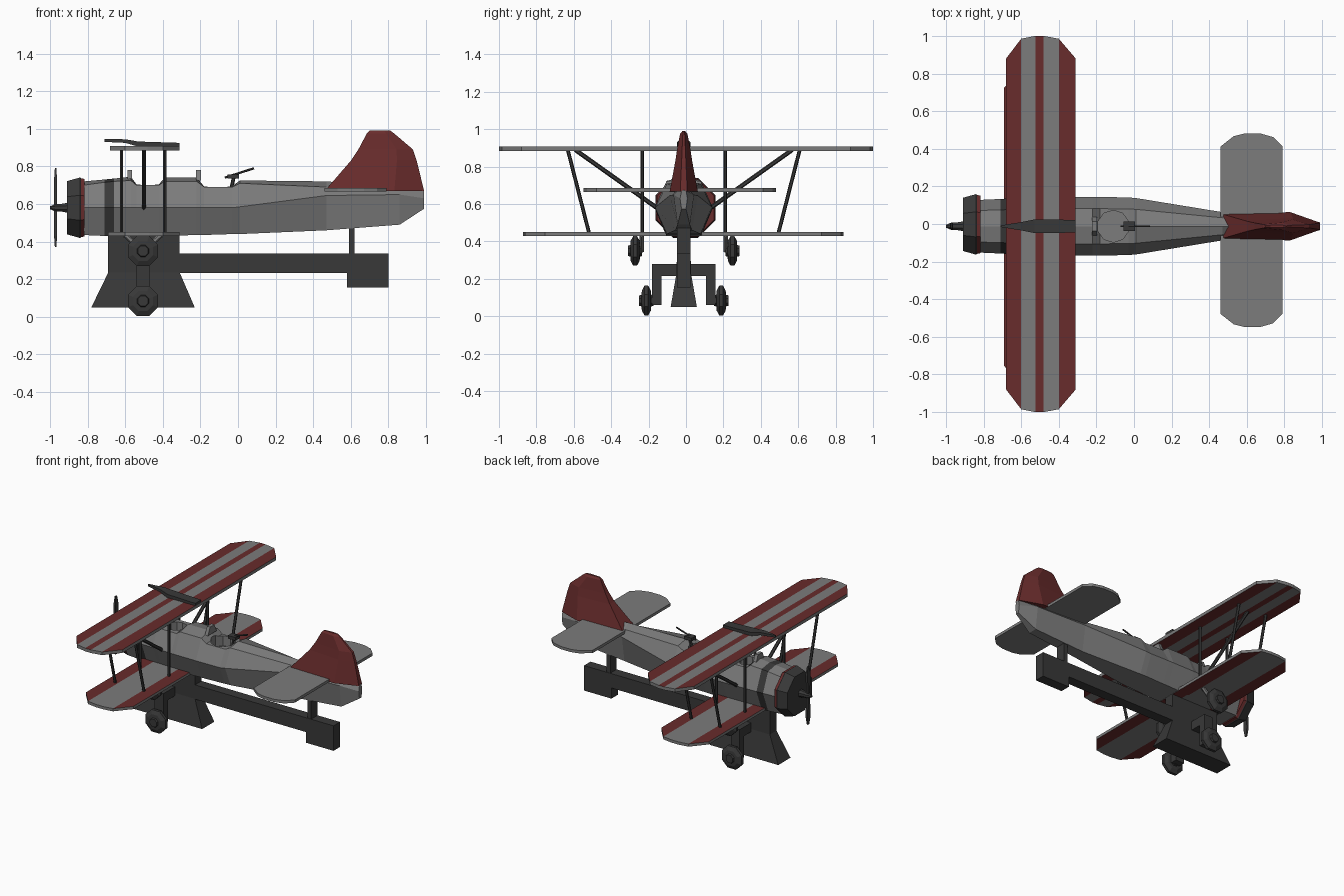
import bpy, bmesh, math
from mathutils import Vector

cube = bpy.data.objects.get("Cube")
if cube:
    bpy.data.objects.remove(cube, do_unlink=True)


def material(name, rgb):
    m = bpy.data.materials.new(name)
    m.use_nodes = True
    m.diffuse_color = (*rgb, 1)
    m.node_tree.nodes["Principled BSDF"].inputs["Base Color"].default_value = (*rgb, 1)
    return m


MATS = [material("grey_paint", (0.2, 0.2, 0.2)),
        material("red_paint", (0.14, 0.025, 0.025)),
        material("dark_metal", (0.04, 0.04, 0.04))]
GREY, RED, DARK = range(3)
MID = -0.012  # fuselage centre line


def finish(name, bm):
    bmesh.ops.recalc_face_normals(bm, faces=bm.faces)
    me = bpy.data.meshes.new(name)
    bm.to_mesh(me)
    bm.free()
    for m in MATS:
        me.materials.append(m)
    ob = bpy.data.objects.new(name, me)
    bpy.context.collection.objects.link(ob)
    return ob


def loft(name, sections, mats):
    """Skin equal-sized rings; mats is one index or one per segment."""
    bm = bmesh.new()
    rings = [[bm.verts.new(p) for p in s] for s in sections]
    n = len(rings[0])
    if isinstance(mats, int):
        mats = [mats] * (len(rings) - 1)
    for a, b, m in zip(rings, rings[1:], mats):
        for i in range(n):
            j = (i + 1) % n
            bm.faces.new((a[i], a[j], b[j], b[i])).material_index = m
    bm.faces.new(rings[0]).material_index = mats[0]
    bm.faces.new(rings[-1]).material_index = mats[-1]
    return finish(name, bm)


def box(name, x, y, z, mat=DARK):
    return loft(name, [[(x[0], y[0], h), (x[1], y[0], h), (x[1], y[1], h), (x[0], y[1], h)]
                       for h in z], mat)


def ring(centre, axis, r, n):
    """Regular polygon with a flat on top, around the given axis."""
    u = Vector(axis).normalized()
    q = u.to_track_quat('Z', 'Y')
    return [Vector(centre) + q @ Vector((r * math.cos(t), r * math.sin(t), 0))
            for t in [(i + 0.5) * math.tau / n for i in range(n)]]


def rod(name, a, b, r=0.009, mat=DARK, n=6):
    d = Vector(b) - Vector(a)
    return loft(name, [ring(a, d, r, n), ring(b, d, r, n)], mat)


def wing(name, stations, cy, z0, z1, mats):
    """Flat wing from (x, half span) stations, with a grey rim."""
    secs = [[(x, cy - s, z0), (x, cy + s, z0), (x, cy + s, z1), (x, cy - s, z1)]
            for x, s in stations]
    ob = loft(name, secs, mats)
    for f in ob.data.polygons:
        if abs(f.normal.z) < 0.5:
            f.material_index = GREY
    return ob


# Fuselage: x, bottom, chine, shoulder, ridge, half width
hull = [(-0.82, 0.435, 0.58, 0.70, 0.72, 0.14),
        (-0.71, 0.43, 0.58, 0.715, 0.73, 0.145),
        (-0.66, 0.43, 0.58, 0.72, 0.735, 0.148),
        (-0.57, 0.43, 0.58, 0.725, 0.745, 0.15),
        (-0.54, 0.43, 0.58, 0.70, 0.705, 0.152),
        (-0.42, 0.43, 0.58, 0.70, 0.705, 0.155),
        (-0.39, 0.43, 0.58, 0.72, 0.74, 0.156),
        (-0.22, 0.435, 0.58, 0.72, 0.74, 0.156),
        (-0.18, 0.435, 0.58, 0.69, 0.695, 0.156),
        (-0.03, 0.44, 0.58, 0.69, 0.695, 0.153),
        (0.01, 0.44, 0.585, 0.71, 0.725, 0.15),
        (0.47, 0.46, 0.645, 0.69, 0.72, 0.075),
        (0.86, 0.49, 0.65, 0.67, 0.69, 0.055),
        (0.99, 0.575, 0.63, 0.67, 0.675, 0.02)]
fuselage = loft("fuselage", [
    [(x, MID - 0.6 * w, b), (x, MID + 0.6 * w, b), (x, MID + w, c), (x, MID + 0.6 * w, s),
     (x, MID, t), (x, MID - 0.6 * w, s), (x, MID - w, c)]
    for x, b, c, s, t, w in hull], [DARK if i == 1 else GREY for i in range(len(hull) - 1)])

# Open cockpits
for label, cx, r in (("front", -0.48, 0.065), ("rear", -0.11, 0.085)):
    cutter = rod(label + "_cockpit_cutter", (cx, MID, 0.62), (cx, MID, 0.9), r, GREY, 10)
    cutter.hide_render = True
    cutter.hide_set(True)
    mod = fuselage.modifiers.new(label + "_cockpit", 'BOOLEAN')
    mod.object = cutter
    mod.solver = 'EXACT'
for label, x in (("front", -0.575), ("rear", -0.21)):
    loft(label + "_windscreen", [
        [(x - 0.012, MID - w, z), (x + 0.012, MID - w, z), (x + 0.012, MID + w, z), (x - 0.012, MID + w, z)]
        for z, w in ((0.725, 0.05), (0.78, 0.025))], GREY)

# Engine cowl, propeller and hub
loft("engine_cowl", [ring((x, MID + 0.01, 0.58), (1, 0, 0), r, 8) for x, r in
                     ((-0.91, 0.153), (-0.84, 0.174), (-0.835, 0.17), (-0.815, 0.165))],
     [DARK, DARK, RED])
loft("propeller_hub", [ring((x, MID, 0.58), (1, 0, 0), r, 8) for x, r in
                       ((-1, 0.008), (-0.97, 0.022), (-0.94, 0.022), (-0.90, 0.03))], DARK)
loft("propeller", [[(-0.97 - t, MID - w, z), (-0.97 + t, MID - w, z),
                    (-0.97 + t, MID + w, z), (-0.97 - t, MID + w, z)]
                   for z, t, w in ((0.37, 0.004, 0.008), (0.43, 0.008, 0.018), (0.58, 0.008, 0.01),
                                   (0.73, 0.008, 0.018), (0.79, 0.004, 0.008))], DARK)

# Wings and tailplane
wing("upper_wing", [(-0.68, 0.88), (-0.60, 0.985), (-0.525, 1), (-0.48, 1), (-0.40, 0.985), (-0.31, 0.88)],
     0, 0.885, 0.908, [RED, GREY, RED, GREY, RED])
wing("lower_wing", [(-0.69, 0.74), (-0.60, 0.845), (-0.53, 0.856), (-0.47, 0.856), (-0.40, 0.845), (-0.31, 0.74)],
     -0.015, 0.43, 0.45, [RED, GREY, GREY, GREY, RED])
wing("tailplane", [(0.46, 0.445), (0.53, 0.5), (0.59, 0.515), (0.67, 0.515), (0.74, 0.495), (0.79, 0.445)],
     -0.033, 0.665, 0.685, GREY)

# Tail fin: height, front, back, half width, nose bluntness
loft("tail_fin", [
    [(a, MID - k * w, z), (a + 0.7 * (b - a), MID - w, z), (b, MID - 0.25 * w, z),
     (b, MID + 0.25 * w, z), (a + 0.7 * (b - a), MID + w, z), (a, MID + k * w, z)]
    for z, a, b, w, k in ((0.668, 0.46, 0.99, 0.075, 0.9), (0.83, 0.60, 0.95, 0.045, 0.6),
                          (0.89, 0.64, 0.93, 0.036, 0.5), (0.975, 0.685, 0.83, 0.02, 0.5),
                          (0.99, 0.70, 0.81, 0.008, 0.5))], RED)

# Gun on the upper wing: x, bottom, top, half width
loft("wing_gun", [[(x, MID - w, b), (x, MID + w, b), (x, MID + w, t), (x, MID - w, t)]
                  for x, b, t, w in ((-0.71, 0.93, 0.945, 0.004), (-0.60, 0.925, 0.944, 0.022),
                                     (-0.53, 0.905, 0.932, 0.036), (-0.31, 0.905, 0.925, 0.034))], DARK)

# Gun behind the rear cockpit
rod("rear_gun_post", (-0.04, MID, 0.66), (-0.02, MID, 0.755), 0.01)
rod("rear_gun_barrel", (-0.07, MID, 0.74), (0.085, MID, 0.79), 0.006)
box("rear_gun_body", (-0.055, 0.005), (MID - 0.025, MID + 0.025), (0.735, 0.758))

# Struts, gear legs and wheels, on both sides
for side, s in (("left", 1), ("right", -1)):
    def at(x, y, z):
        return (x, MID + s * y, z)

    for end, x in (("front", -0.62), ("rear", -0.39)):
        rod(f"{side}_{end}_outer_strut", at(x, 0.505, 0.44), at(x, 0.62, 0.89), 0.01)
        rod(f"{side}_{end}_inner_strut", at(x, 0.222, 0.44), at(x, 0.222, 0.89), 0.01)
        rod(f"{side}_{end}_gear_leg", at(-0.6 if x < -0.5 else -0.41, 0.225, 0.435),
            at(-0.505, 0.225, 0.35), 0.014, GREY)
    rod(f"{side}_diagonal_strut", at(-0.5, 0.13, 0.57), at(-0.5, 0.58, 0.89), 0.012)
    for level, y, z in (("upper", 0.26, 0.35), ("lower", 0.2, 0.084)):
        loft(f"{side}_{level}_wheel", [
            ring(at(-0.505, y + d, z), (0, 1, 0), r, 8)
            for d, r in ((-0.038, 0.03), (-0.026, 0.034), (-0.024, 0.058), (-0.01, 0.086),
                         (0.01, 0.086), (0.024, 0.058), (0.026, 0.034), (0.038, 0.03))], DARK)
    box(f"{side}_lower_gear_leg", (-0.54, -0.47), (MID + s * 0.12, MID + s * 0.17), (0.06, 0.28))
box("gear_crossbar", (-0.54, -0.47), (MID - 0.17, MID + 0.17), (0.215, 0.28))

# Pylon with flared foot: height, front, back, half width
loft("pylon", [[(a, MID - w, z), (b, MID - w, z), (b, MID + w, z), (a, MID + w, z)]
               for z, a, b, w in ((0.05, -0.78, -0.23, 0.07), (0.235, -0.69, -0.31, 0.038),
                                  (0.44, -0.69, -0.31, 0.036))], DARK)

# Boom under the tail
box("boom", (-0.32, 0.80), (MID - 0.037, MID + 0.037), (0.232, 0.336))
box("boom_end_block", (0.58, 0.80), (MID - 0.037, MID + 0.037), (0.155, 0.232))
box("boom_post", (0.59, 0.62), (MID - 0.035, MID + 0.035), (0.336, 0.49))
